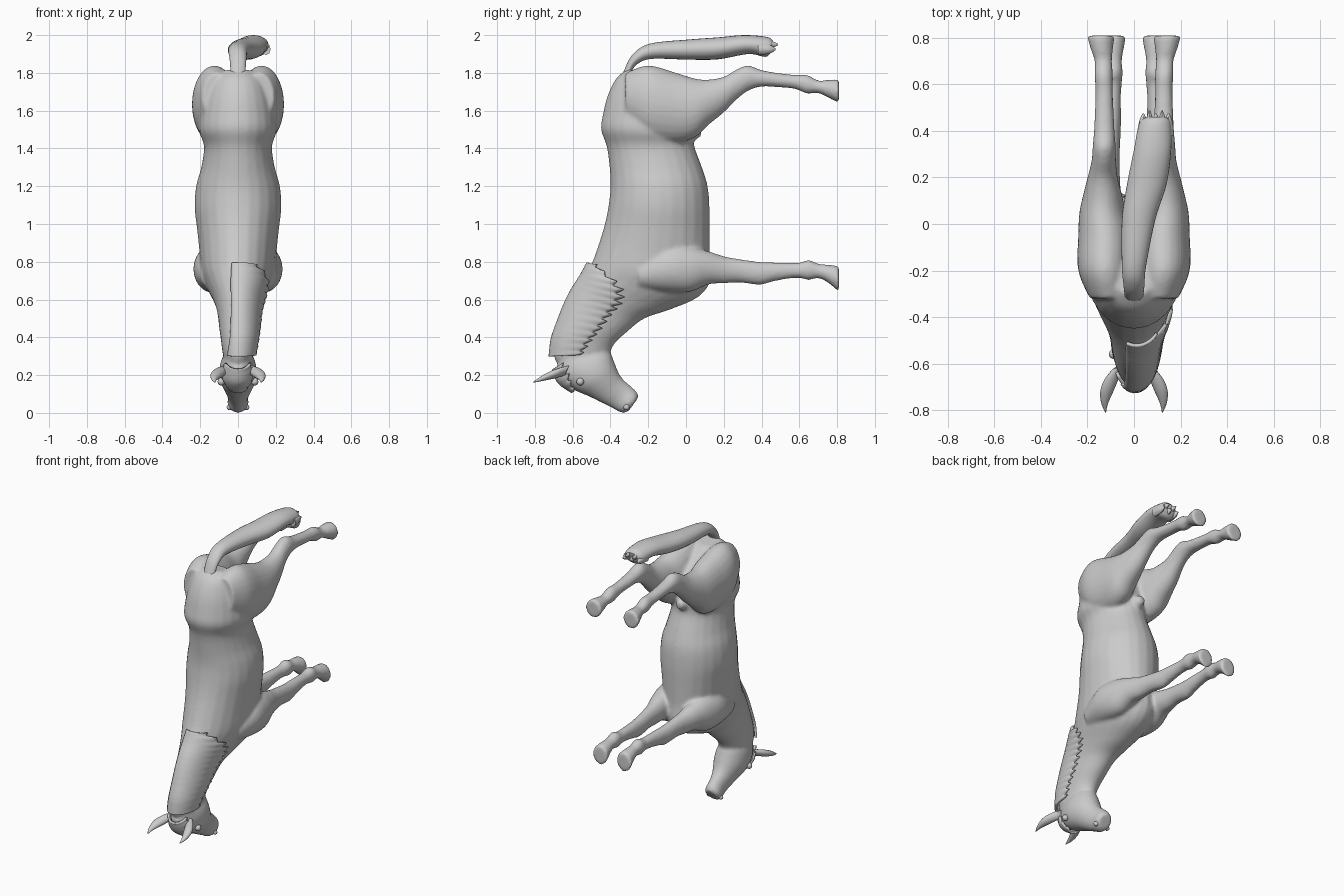
import bpy, bmesh
from math import sin, cos, pi, radians
from mathutils import Vector

if "Cube" in bpy.data.objects:
    bpy.data.objects.remove(bpy.data.objects["Cube"])

grey = bpy.data.materials.new("plain grey")
grey.use_nodes = True
grey.diffuse_color = (0.6, 0.6, 0.6, 1)
grey.node_tree.nodes["Principled BSDF"].inputs["Base Color"].default_value = (0.6, 0.6, 0.6, 1)


def smooth_rings(rings, steps=5):
    """Catmull-Rom interpolation of the cross-sections."""
    out = []
    for i in range(len(rings) - 1):
        a, b = rings[max(i - 1, 0)], rings[i]
        c, d = rings[i + 1], rings[min(i + 2, len(rings) - 1)]
        for s in range(steps):
            t = s / steps
            out.append([0.5 * (2 * q + (r - p) * t + (2 * p - 5 * q + 4 * r - w) * t * t
                               + (3 * q - p - 3 * r + w) * t ** 3)
                        for p, q, r, w in zip(a, b, c, d)])
    return out + [list(rings[-1])]


def ring_point(ring, angle, grow=0.0):
    """Ring: outer point (y, z), inner point (y, z), half width, centre x."""
    y0, z0, y1, z1, half, xc = ring
    mid = Vector((xc, (y0 + y1) / 2, (z0 + z1) / 2))
    arm = Vector((0, (y0 - y1) / 2, (z0 - z1) / 2))
    arm *= 1 + grow / max(arm.length, 0.001)
    return mid + arm * cos(angle) + Vector(((half + grow) * sin(angle), 0, 0))


def bridge(bm, rows, closed):
    for r0, r1 in zip(rows, rows[1:]):
        n = len(r0)
        for j in range(n if closed else n - 1):
            k = (j + 1) % n
            bm.faces.new((r0[j], r0[k], r1[k], r1[j]))


def loft(bm, rings, segs=24, mirror=False):
    for side in ((1, -1) if mirror else (1,)):
        rows = []
        for r in smooth_rings(rings):
            pts = [ring_point(r, 2 * pi * j / segs) for j in range(segs)]
            rows.append([bm.verts.new((p.x * side, p.y, p.z)) for p in pts])
        bridge(bm, rows, True)
        bm.faces.new(rows[0])
        bm.faces.new(rows[-1])


def drape(bm, rings, spans, tooth, grow, cols=14):
    """Ragged sheet of hair lying over the given cross-sections."""
    rows = []
    full = [list(r) + list(s) for r, s in zip(rings, spans)]
    for i, r in enumerate(smooth_rings(full, 9)):
        lo, hi = r[6], r[7] - tooth * (i % 4) / 4
        rows.append([bm.verts.new(ring_point(r[:6], lo + (hi - lo) * j / cols,
                                             grow * sin(pi * (j + 2) / (cols + 3)) ** 0.5))
                     for j in range(cols + 1)])
    bridge(bm, rows, False)


def finish(name, bm):
    bmesh.ops.recalc_face_normals(bm, faces=bm.faces)
    mesh = bpy.data.meshes.new(name)
    bm.to_mesh(mesh)
    bm.free()
    mesh.materials.append(grey)
    ob = bpy.data.objects.new(name, mesh)
    bpy.context.collection.objects.link(ob)
    bpy.ops.object.select_all(action="DESELECT")
    bpy.context.view_layer.objects.active = ob
    ob.select_set(True)
    bpy.ops.object.shade_smooth_by_angle(angle=radians(50))
    return ob


def leg_rings(rows):
    """Rows: y, rear z, front z, half width, centre x."""
    return [(y, z0, y, z1, half, xc) for y, z0, z1, half, xc in rows]


# Trunk and neck sections, from rump to poll
trunk = [(*r, 0) for r in [
    (-.31, 1.82, -.18, 1.80, .08), (-.37, 1.77, -.10, 1.74, .14), (-.415, 1.68, 0, 1.66, .18),
    (-.44, 1.58, .03, 1.56, .20), (-.45, 1.50, .04, 1.48, .205), (-.42, 1.41, .045, 1.41, .18),
    (-.405, 1.3, .085, 1.3, .195), (-.40, 1.2, .115, 1.2, .222), (-.41, 1.1, .125, 1.08, .23),
    (-.43, 1.0, .125, .95, .217), (-.46, .9, .125, .82, .205), (-.50, .79, .13, .70, .195),
    (-.54, .72, .06, .61, .165), (-.585, .65, -.09, .545, .13), (-.625, .57, -.22, .50, .11),
    (-.66, .48, -.31, .43, .10), (-.69, .39, -.375, .37, .09), (-.70, .30, -.40, .32, .08),
    (-.66, .22, -.42, .26, .06)]]

# Head sections, from poll to muzzle
head = [(*r, 0) for r in [
    (-.69, .24, -.50, .36, .07), (-.66, .17, -.41, .33, .095), (-.59, .12, -.38, .27, .10),
    (-.52, .09, -.36, .22, .085), (-.45, .055, -.335, .18, .065), (-.39, .025, -.29, .14, .052),
    (-.34, 0, -.26, .11, .056), (-.305, .008, -.25, .085, .045)]]

hind_leg = leg_rings([
    (-.32, 1.80, 1.55, .08, .11), (-.2, 1.84, 1.45, .115, .125), (-.05, 1.80, 1.43, .115, .125),
    (.05, 1.77, 1.46, .10, .135), (.12, 1.765, 1.525, .085, .135), (.2, 1.78, 1.59, .065, .135),
    (.27, 1.82, 1.66, .053, .13), (.33, 1.84, 1.705, .05, .128), (.4, 1.815, 1.727, .045, .128),
    (.5, 1.798, 1.723, .04, .128), (.58, 1.79, 1.714, .038, .128), (.64, 1.79, 1.69, .04, .13),
    (.7, 1.76, 1.693, .038, .132), (.75, 1.763, 1.67, .048, .138), (.81, 1.767, 1.64, .06, .143)])

fore_leg = leg_rings([
    (-.25, .80, .66, .07, .13), (-.1, .88, .64, .10, .135), (.02, .88, .64, .09, .135),
    (.12, .855, .68, .07, .125), (.2, .83, .685, .055, .115), (.28, .815, .69, .046, .108),
    (.39, .80, .678, .043, .10), (.46, .797, .695, .04, .095), (.54, .795, .71, .036, .092),
    (.6, .795, .714, .037, .09), (.65, .81, .703, .042, .09), (.7, .79, .713, .038, .09),
    (.75, .785, .69, .046, .09), (.81, .778, .64, .057, .09)])

# Body: overlapping lofts fused into one skin
bm = bmesh.new()
loft(bm, trunk)
loft(bm, head)
loft(bm, hind_leg, mirror=True)
loft(bm, fore_leg, mirror=True)
loft(bm, leg_rings([(-.02, 1.53, 1.43, .04, 0), (.04, 1.53, 1.44, .04, 0), (.08, 1.51, 1.465, .022, 0)]))
body = finish("body", bm)
fuse = body.modifiers.new("fuse", "REMESH")
fuse.mode, fuse.voxel_size, fuse.use_smooth_shade = "VOXEL", 0.011, True
relax = body.modifiers.new("relax", "SMOOTH")
relax.factor, relax.iterations = 0.5, 6

# Tail with a ragged tip
bm = bmesh.new()
loft(bm, [(-.36, 1.72, -.28, 1.74, .035, 0), (-.325, 1.82, -.285, 1.81, .04, 0),
          (-.28, 1.90, -.245, 1.855, .045, 0), (-.19, 1.955, -.17, 1.875, .052, 0),
          (.02, 1.977, .02, 1.87, .072, .02), (.17, 1.988, .17, 1.872, .085, .055),
          (.31, 2.0, .33, 1.9, .08, .08), (.43, 1.99, .42, 1.885, .07, .09),
          (.46, 1.97, .45, 1.91, .05, .095)])
for k in range(5):
    x, z = .04 + .027 * k, 1.925 + .025 * (k % 2)
    loft(bm, leg_rings([(.38, z + .03, z - .03, .025, x), (.44, z + .024, z - .024, .018, x),
                        (.475 + .012 * (k % 2), z + .004, z - .004, .003, x)]), 8)
finish("tail", bm)

# Mane falling to the left, and forelock
bm = bmesh.new()
drape(bm, trunk[11:18], [(-.15, .5), (-.2, 1.2), (-.25, 1.6), (-.28, 1.75),
                         (-.32, 1.8), (-.4, 1.75), (-.6, 1.6)], .25, .022)
drape(bm, head[:3], [(-1.0, 1.0), (-.9, .9), (-.3, .4)], .2, .016)
mane = finish("mane", bm)
thick = mane.modifiers.new("thickness", "SOLIDIFY")
thick.thickness, thick.offset = 0.014, 0

# Ears
bm = bmesh.new()
loft(bm, [(-.64, .20, -.62, .25, .022, .075), (-.685, .185, -.665, .24, .03, .10),
          (-.73, .175, -.715, .222, .028, .118), (-.775, .166, -.765, .195, .015, .126),
          (-.81, .16, -.808, .165, .002, .122)], 14, True)
finish("ears", bm)

# Eyes and nostril rims
for name, spot, size in (("eyes", (.088, -.56, .165), .02), ("nostrils", (.044, -.315, .03), .016)):
    bm = bmesh.new()
    for side in (1, -1):
        ball = bmesh.ops.create_uvsphere(bm, u_segments=16, v_segments=10, radius=size)["verts"]
        bmesh.ops.translate(bm, verts=ball, vec=(spot[0] * side, spot[1], spot[2]))
    finish(name, bm)
